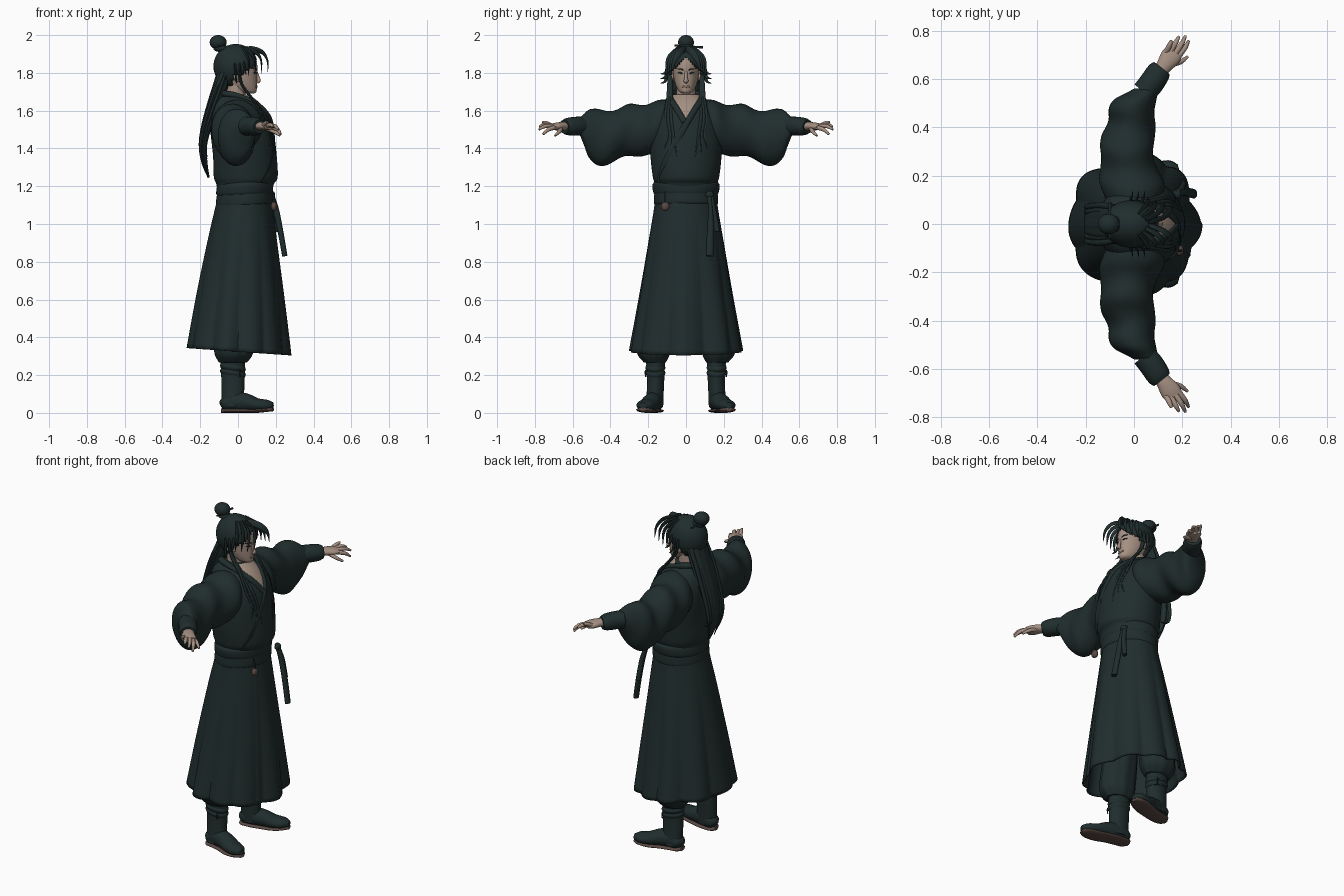
import bpy, bmesh, math, random
from mathutils import Vector
from mathutils.bvhtree import BVHTree

random.seed(4)
X, Y, Z = Vector((1, 0, 0)), Vector((0, 1, 0)), Vector((0, 0, 1))


def material(name, rgb):
    m = bpy.data.materials.new(name)
    m.diffuse_color = (*rgb, 1)
    return m


CLOTH = material("dark teal cloth", (0.0145, 0.026, 0.026))
SKIN = material("skin", (0.38, 0.28, 0.225))
SOLE = material("brown leather", (0.10, 0.065, 0.055))
LIPS = material("lips", (0.25, 0.15, 0.12))


def finish(name, bm, mats):
    bmesh.ops.recalc_face_normals(bm, faces=bm.faces)
    me = bpy.data.meshes.new(name)
    bm.to_mesh(me)
    bm.free()
    for m in mats:
        me.materials.append(m)
    ob = bpy.data.objects.new(name, me)
    bpy.context.collection.objects.link(ob)
    return ob


def smooth_path(pts, steps):
    """Catmull-Rom through points of any dimension."""
    P = [pts[0]] + list(pts) + [pts[-1]]
    out = []
    for i in range(1, len(P) - 2):
        for k in range(steps):
            t = k / steps
            out.append([0.5 * (2 * b + (c - a) * t + (2 * a - 5 * b + 4 * c - d) * t * t
                               + (3 * b - a - 3 * c + d) * t ** 3)
                        for a, b, c, d in zip(*P[i - 1:i + 3])])
    return out + [list(pts[-1])]


def sweep(name, pts, mats, ref=X, axis=None, n=12, steps=5, fold=None, cap=True, rule=None):
    """Elliptical rings (x, y, z, half width, half depth) along a path."""
    mats = mats if isinstance(mats, tuple) else (mats,)
    path = smooth_path(pts, steps)
    bm, rings = bmesh.new(), []
    for i, (x, y, z, w, h) in enumerate(path):
        a, b = path[max(i - 1, 0)], path[min(i + 1, len(path) - 1)]
        t = axis or (Vector(b[:3]) - Vector(a[:3]))
        side = t.cross(ref).normalized()
        up = side.cross(t).normalized()
        c, ring = Vector((x, y, z)), []
        for k in range(n):
            g = 2 * math.pi * k / n
            f = fold(g, c) if fold else 1
            ring.append(bm.verts.new(c + (side * w * math.cos(g) + up * h * math.sin(g)) * f))
        rings.append(ring)
    for r, q in zip(rings, rings[1:]):
        for k in range(n):
            bm.faces.new((r[k], r[(k + 1) % n], q[(k + 1) % n], q[k]))
    if cap:
        bm.faces.new(rings[0])
        bm.faces.new(rings[-1])
    if rule:
        for f in bm.faces:
            f.material_index = rule(f.calc_center_median())
    ob = finish(name, bm, mats)
    if not cap:
        ob.modifiers.new("thickness", "SOLIDIFY").thickness = 0.008
    return ob


def upright(rows):
    """Rows of (z, back x, front x, half width) to rings."""
    return [((a + b) / 2, 0, z, hy, (b - a) / 2) for z, a, b, hy in rows]


def ball(name, loc, size, mat, keep=None):
    bm = bmesh.new()
    bmesh.ops.create_uvsphere(bm, u_segments=48, v_segments=32, radius=1)
    for v in bm.verts:
        v.co = Vector(loc) + Vector([a * b for a, b in zip(v.co, size)])
    if keep:
        bad = [f for f in bm.faces if not keep(f.calc_center_median())]
        bmesh.ops.delete(bm, geom=bad, context='FACES')
    return finish(name, bm, (mat,))


# Robe top with bare chest inside the V neck
torso = sweep("robe_top", upright([
    (1.14, -.10, .17, .16), (1.21, -.115, .19, .165), (1.25, -.128, .21, .176), (1.36, -.132, .205, .188),
    (1.48, -.145, .19, .19), (1.57, -.15, .165, .17), (1.64, -.135, .115, .13), (1.685, -.10, .06, .075)]),
    (CLOTH, SKIN), axis=Z, n=96, steps=8,
    rule=lambda c: int(c.x > .03 and c.z > 1.545 + abs(c.y) * 1.6))
tree = BVHTree.FromPolygons([v.co for v in torso.data.vertices],
                            [p.vertices[:] for p in torso.data.polygons])


def on_torso(y, z, w, h):
    hit = tree.ray_cast(Vector((1, y, z)), -X)[0]
    return (hit.x if hit else .05, y, z, w, h)


# Collar bands crossing at the chest
for s in (1, -1):
    pts = [(-.10, 0, 1.685, .016, .02), (-.07, s * .06, 1.69, .016, .02), (-.01, s * .083, 1.68, .016, .016)]
    pts += [on_torso(s * y, z, .016, .010) for y, z in ((.075, 1.65), (.043, 1.60), (.008, 1.54))]
    if s == 1:
        pts += [on_torso(y, z, .018, .004) for y, z in ((-.05, 1.44), (-.11, 1.32), (-.14, 1.22))]
    sweep("collar_band", pts, CLOTH)

# Sash and pleated skirt
sweep("sash", upright([(1.10, -.11, .178, .164), (1.112, -.117, .184, .17), (1.15, -.114, .183, .169),
                       (1.158, -.112, .183, .168), (1.17, -.116, .186, .174), (1.205, -.112, .186, .178),
                       (1.222, -.105, .178, .168)]), CLOTH, axis=Vector((-.05, 0, 1)), n=64, steps=4)


def pleats(g, c):
    k = min(1, max(0, (1.1 - c.z) / .75))
    lap = .02 if 1.57 < g < 2.05 else 0
    sharp = 1 - 2 * abs(math.sin(5 * g + .35 * math.sin(2 * g)))
    return 1 + k * (.045 * -sharp + .02 * math.cos(7 * g + 1)) + lap * (.4 + k * .6)


sweep("skirt", upright([(1.15, -.105, .175, .163), (1.08, -.12, .185, .17), (.9, -.16, .205, .2),
                        (.62, -.215, .235, .245), (.325, -.265, .262, .293)]),
      CLOTH, axis=Vector((.07, 0, 1)), n=160, steps=8, fold=pleats, cap=False)

# Sash ties and hanging pouch
sweep("sash_tie", [(.175, .12, 1.17, .012, .01), (.20, .13, 1.08, .013, .016),
                   (.225, .13, .96, .019, .015), (.248, .125, .83, .02, .014)], CLOTH)
sweep("sash_tie", [(.17, .13, 1.17, .012, .01), (.195, .145, 1.08, .013, .014),
                   (.205, .165, .96, .015, .012)], CLOTH)
ball("tie_knot", (.18, .125, 1.155), (.016, .022, .02), CLOTH)
sweep("pouch_cord", [(.183, -.11, 1.17, .005, .005), (.195, -.11, 1.11, .005, .005)], CLOTH)
ball("pouch", (.19, -.11, 1.093), (.016, .022, .024), SOLE)


def wrinkles(g, c):
    return 1 + .05 * math.sin(abs(c.y) * 36 + 2.2 * math.sin(g) + 1)


for s in (1, -1):
    # Wide gathered sleeves and cuffs
    sleeve = [(0, .05, 1.53, .11, .125), (-.005, .15, 1.51, .13, .14), (-.02, .22, 1.50, .118, .136),
              (-.03, .30, 1.495, .112, .135), (-.025, .36, 1.475, .106, .136), (-.01, .42, 1.46, .1, .142),
              (-.01, .475, 1.458, .098, .145), (.005, .515, 1.475, .085, .128), (.03, .54, 1.50, .064, .085),
              (.05, .56, 1.517, .048, .05)]
    sweep("sleeve", [(x, s * y, z, w, h) for x, y, z, w, h in sleeve], CLOTH, ref=Z, axis=Y * s,
          n=40, fold=wrinkles)
    cuff = [(.04, .545, 1.518, .05, .05), (.07, .58, 1.518, .052, .05), (.10, .625, 1.516, .05, .046),
            (.115, .645, 1.515, .042, .036)]
    sweep("cuff", [(x, s * y, z, w, h) for x, y, z, w, h in cuff], CLOTH, ref=Z, n=24)
    # Hands
    palm = [(.10, .62, 1.515, .027, .022), (.125, .655, 1.518, .033, .022), (.15, .69, 1.516, .042, .02),
            (.168, .715, 1.515, .037, .014)]
    sweep("palm", [(x, s * y, z, w, h) for x, y, z, w, h in palm], SKIN, ref=Z, n=16)
    digits = [((.14, .66, 1.51), (.19, .67, 1.49), (.222, .693, 1.468)),
              ((.18, .69, 1.512), (.21, .728, 1.50), (.226, .757, 1.475)),
              ((.167, .70, 1.518), (.197, .745, 1.518), (.213, .778, 1.50)),
              ((.15, .71, 1.518), (.172, .75, 1.525), (.186, .776, 1.515)),
              ((.133, .71, 1.518), (.147, .74, 1.535), (.155, .76, 1.54))]
    for d in digits:
        sweep("finger", [(x, s * y, z, r, r) for (x, y, z), r in zip(d, (.012, .0105, .006))], SKIN, ref=Z, n=10)
    # Trousers, boots and soles
    leg = [(-.02, .11, .85, .08, .09), (-.025, .15, .5, .09, .1), (-.025, .17, .37, .088, .105),
           (-.025, .172, .31, .084, .1), (-.028, .165, .268, .058, .075)]
    sweep("trouser_leg", [(x, s * y, z, w, h) for x, y, z, w, h in leg], CLOTH, axis=Z, n=48,
          fold=lambda g, c: 1 + .025 * math.sin(9 * g))
    shaft = [(-.028, .163, .30, .052, .066), (-.027, .16, .2, .046, .062), (-.027, .163, .11, .045, .06),
             (-.025, .168, .03, .047, .06)]
    sweep("boot_shaft", [(x, s * y, z, w, h) for x, y, z, w, h in shaft], CLOTH, axis=Z, n=32)
    for z in (.212, .24):
        sweep("boot_wrap", [(-.027, s * .162, z + dz, .047 + e, .063 + e)
                            for dz, e in ((-.015, 0), (0, .006), (.015, 0))], CLOTH,
              axis=Vector((.15, 0, 1)), n=32)
    sweep("boot_lace", [(.0, s * .2, .235, .004, .004), (.01, s * .215, .22, .004, .004),
                        (.01, s * .213, .19, .003, .003)], CLOTH, n=8)
    foot = [(-.09, .163, .036, .018, .02), (-.07, .163, .045, .042, .038), (-.02, .168, .058, .047, .052),
            (.04, .182, .056, .049, .048), (.10, .202, .043, .052, .035), (.155, .22, .04, .044, .029),
            (.185, .228, .04, .018, .016)]
    sweep("boot_foot", [(x, s * y, z, w, h) for x, y, z, w, h in foot], CLOTH, ref=Z, n=24)
    sweep("boot_sole", [(x, s * y, .011 + max(0, x - .1) * .1, w + .002, .011) for x, y, z, w, h in foot],
          SOLE, ref=Z, n=24)

# Neck, head and face
sweep("neck", upright([(1.60, -.08, .05, .055), (1.68, -.065, .04, .05), (1.76, -.06, .04, .05)]), SKIN, axis=Z, n=32)
sweep("head", upright([(1.692, .03, .088, .02), (1.703, -.01, .098, .038), (1.735, -.06, .10, .055),
                       (1.78, -.085, .10, .066), (1.84, -.095, .102, .07), (1.89, -.085, .085, .06),
                       (1.92, -.05, .05, .03)]), SKIN, axis=Z, n=40)
sweep("nose", [(.096, 0, 1.808, .007, .007), (.106, 0, 1.775, .009, .009), (.11, 0, 1.757, .013, .01),
               (.10, 0, 1.748, .008, .005)], SKIN)
sweep("lips", [(.094, -.02, 1.727, .004, .003), (.099, 0, 1.728, .007, .005),
               (.094, .02, 1.727, .004, .003)], LIPS)
for s in (1, -1):
    sweep("eye", [(.097, s * .018, 1.797, .002, .003), (.094, s * .03, 1.8, .0045, .003),
                  (.085, s * .043, 1.801, .002, .003)], CLOTH)
    sweep("eyebrow", [(.1, s * .014, 1.815, .003, .003), (.096, s * .03, 1.821, .003, .003),
                      (.083, s * .048, 1.822, .002, .003)], CLOTH)
    ball("ear", (-.005, s * .075, 1.782), (.018, .012, .03), SKIN)


def hair_area(c):
    face = c.x > .03 and c.z < 1.885 - .9 * abs(c.y)
    return not (face or (c.x > -.03 and c.z < 1.795))


# Hair cap, topknot and pin
cap = ball("hair_cap", (-.012, 0, 1.835), (.118, .098, .118), CLOTH, hair_area)
cap.modifiers.new("thickness", "SOLIDIFY").thickness = 0.012
ball("topknot", (-.105, 0, 1.962), (.045, .042, .038), CLOTH)
ball("topknot_base", (-.09, 0, 1.93), (.04, .035, .02), CLOTH)
sweep("hair_pin", [(-.10, -.06, 1.945, .005, .005), (-.10, .09, 1.935, .006, .006)], CLOTH, n=8)

# Long hair down the back, with loose locks
sweep("back_hair", [(-.05, 0, 1.87, .07, .04), (-.085, 0, 1.75, .08, .04), (-.125, 0, 1.64, .08, .035),
                    (-.165, 0, 1.52, .07, .028), (-.185, 0, 1.42, .058, .022), (-.178, 0, 1.33, .038, .016),
                    (-.155, 0, 1.245, .01, .005)], CLOTH, n=40,
      fold=lambda g, c: 1 + .05 * math.sin(11 * g))
for i in range(8):
    y, end = -.077 + .022 * i, 1.24 + random.uniform(0, .13)
    sweep("back_lock", [(-.08, y * .9, 1.80, .012, .012), (-.14, y, 1.65, .014, .01),
                        (-.19, y * .95, 1.47, .012, .009), (-.196, y * .85, 1.37, .009, .007),
                        (-.16, y * .75, end, .002, .002)], CLOTH, n=8)

for s in (1, -1):
    # Parted fringe, side wisps and front locks
    for i in range(4):
        sweep("fringe_lock", [(.06 - .014 * i, s * (.004 + .010 * i), 1.93, .016, .007),
                              (.125 - .025 * i, s * (.03 + .016 * i), 1.912 - .008 * i, .018, .006),
                              (.155 - .032 * i, s * (.06 + .012 * i), 1.868 - .006 * i, .013, .005),
                              (.158 - .035 * i, s * (.076 + .01 * i), 1.805 - .008 * i, .001, .001)], CLOTH, n=8)
    for i in range(3):
        sweep("side_wisp", [(.03 - .025 * i, s * .076, 1.86, .012, .007), (.035 - .025 * i, s * .096, 1.83, .011, .006),
                            (.04 - .025 * i, s * .108, 1.80 - .02 * i, .008, .004),
                            (.045 - .025 * i, s * .136, 1.795 - .025 * i, .001, .001)], CLOTH, n=8)
    for i in range(3):
        d = .016 * i
        front = [on_torso(s * (y + d), z, w, w * .7) for y, z, w in
                 ((.078, 1.56, .008), (.065, 1.47, .006), (.05 + d, 1.36 + .02 * i, .002))]
        sweep("front_lock", [(.0, s * .086, 1.83, .01, .008), (.02, s * (.08 + d * .3), 1.74, .01, .008),
                             (.085, s * (.078 + d * .6), 1.65, .009, .007)] + front, CLOTH, n=8)

for ob in bpy.context.collection.objects:
    ob.select_set(True)
    bpy.context.view_layer.objects.active = ob
bpy.ops.object.shade_smooth_by_angle(angle=math.radians(50))
